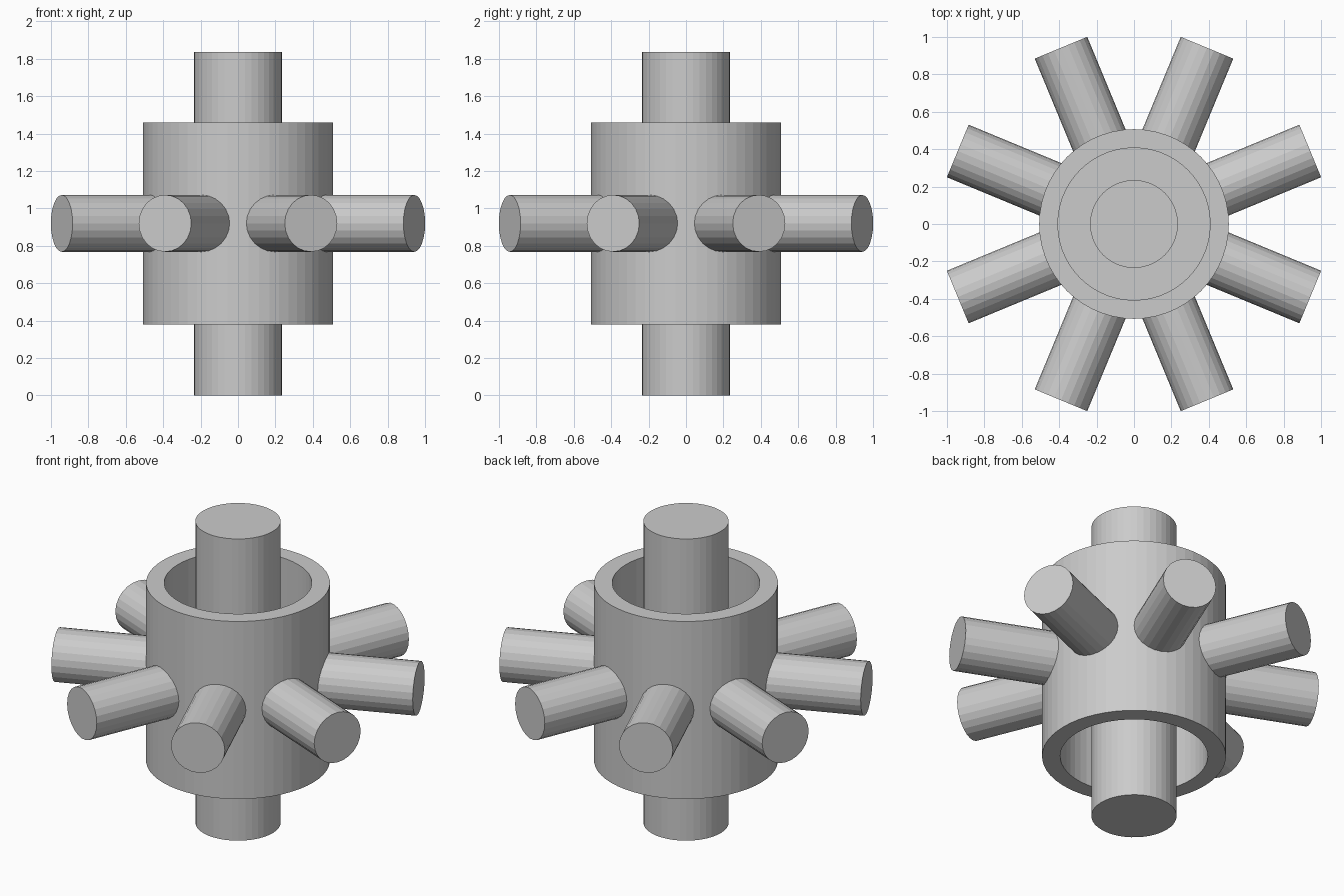
import bpy, bmesh, math
from mathutils import Matrix, Vector

if "Cube" in bpy.data.objects:
    bpy.data.objects.remove(bpy.data.objects["Cube"])

grey = bpy.data.materials.new("plain_grey")
grey.diffuse_color = (0.6, 0.6, 0.6, 1)
grey.use_nodes = True
grey.node_tree.nodes["Principled BSDF"].inputs["Base Color"].default_value = grey.diffuse_color


def finish(name, bm):
    bmesh.ops.recalc_face_normals(bm, faces=bm.faces)
    mesh = bpy.data.meshes.new(name)
    bm.to_mesh(mesh)
    bm.free()
    mesh.materials.append(grey)
    obj = bpy.data.objects.new(name, mesh)
    bpy.context.collection.objects.link(obj)
    return obj


def rod(name, start, end, radius, sides):
    """Capped cylinder between two points."""
    start, end = Vector(start), Vector(end)
    axis = end - start
    turn = axis.to_track_quat('Z', 'Y').to_matrix().to_4x4()
    bm = bmesh.new()
    bmesh.ops.create_cone(bm, cap_ends=True, segments=sides, radius1=radius,
                          radius2=radius, depth=axis.length,
                          matrix=Matrix.Translation((start + end) / 2) @ turn)
    return finish(name, bm)


def ring(name, profile, sides):
    """Closed (radius, height) profile turned around z."""
    bm = bmesh.new()
    loops = []
    for i in range(sides):
        a = 2 * math.pi * i / sides
        loops.append([bm.verts.new((r * math.cos(a), r * math.sin(a), z))
                      for r, z in profile])
    n = len(profile)
    for i in range(sides):
        p, q = loops[i], loops[(i + 1) % sides]
        for j in range(n):
            k = (j + 1) % n
            bm.faces.new((p[j], q[j], q[k], p[k]))
    return finish(name, bm)


MID = 0.92

# Central shaft
rod("shaft", (0, 0, 0), (0, 0, 1.835), 0.235, 40)

# Outer sleeve, joined to the shaft by a web hidden deep inside
ring("sleeve", [(0.507, 0.38), (0.507, 1.46), (0.407, 1.46), (0.407, 1.07),
                (0.22, 1.07), (0.22, 0.77), (0.407, 0.77), (0.407, 0.38)], 56)

# Eight radial pegs
for i in range(8):
    a = math.radians(22.5 + 45 * i)
    c, s = math.cos(a), math.sin(a)
    rod(f"peg_{i + 1}", (0.43 * c, 0.43 * s, MID), (1.02 * c, 1.02 * s, MID),
        0.152, 24)
